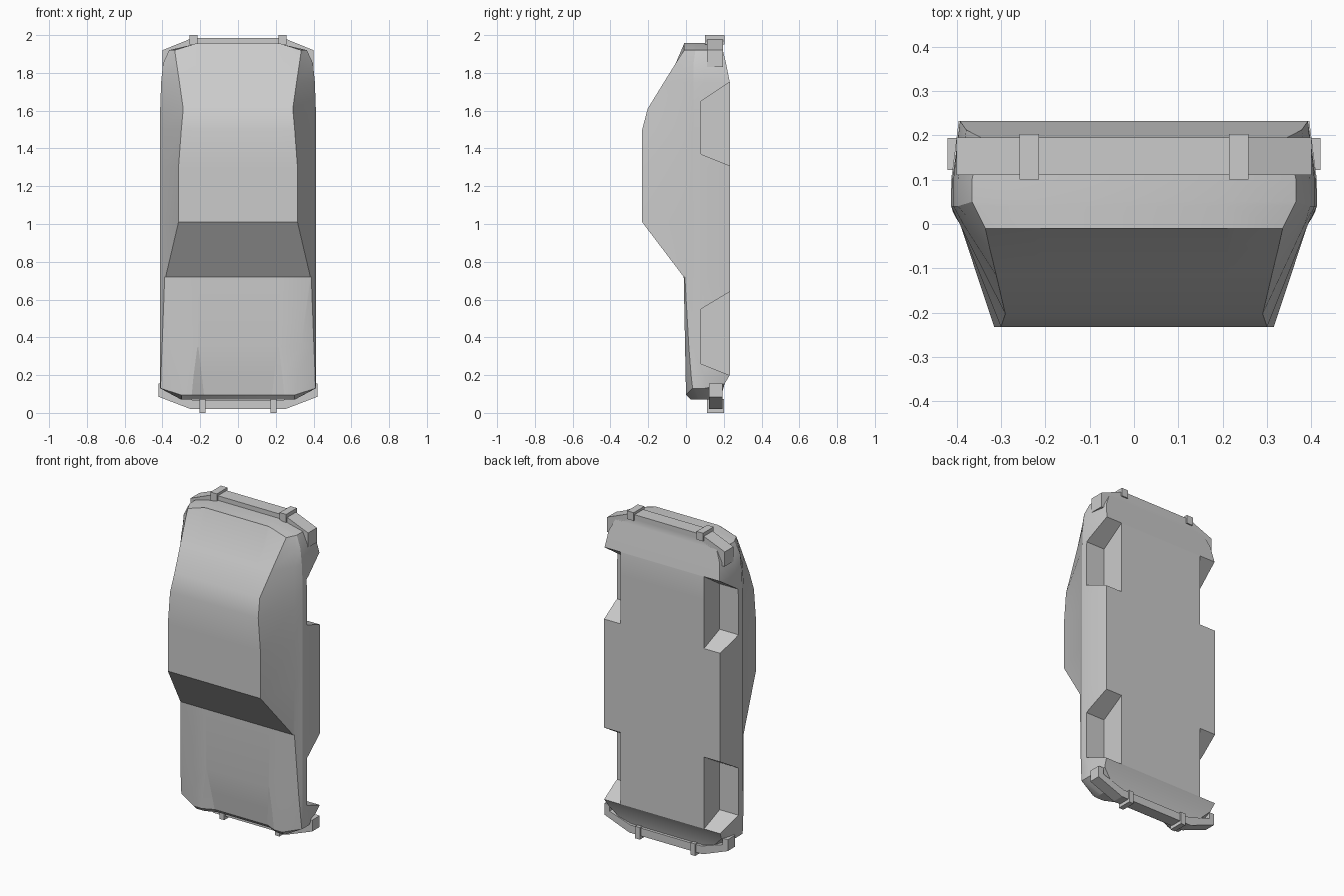
import bpy, bmesh, math

if "Cube" in bpy.data.objects:
    bpy.data.objects.remove(bpy.data.objects["Cube"])

grey = bpy.data.materials.new("body_grey")
grey.diffuse_color = (0.6, 0.6, 0.6, 1)
grey.use_nodes = True
grey.node_tree.nodes["Principled BSDF"].inputs["Base Color"].default_value = grey.diffuse_color


def make_object(name, bm):
    bmesh.ops.remove_doubles(bm, verts=bm.verts, dist=0.0005)
    bmesh.ops.recalc_face_normals(bm, faces=bm.faces)
    me = bpy.data.meshes.new(name)
    bm.to_mesh(me)
    bm.free()
    me.materials.append(grey)
    ob = bpy.data.objects.new(name, me)
    bpy.context.collection.objects.link(ob)
    return ob


def prism(name, outline, place, lo, hi):
    """Extrude a 2D outline; place(u, v, w) maps it into space."""
    bm = bmesh.new()
    a = [bm.verts.new(place(u, v, lo)) for u, v in outline]
    b = [bm.verts.new(place(u, v, hi)) for u, v in outline]
    bm.faces.new(a)
    bm.faces.new(b[::-1])
    for i in range(len(a)):
        j = (i + 1) % len(a)
        bm.faces.new((a[i], a[j], b[j], b[i]))
    return make_object(name, bm)


def section(z, xc, yc, xd, yd, w, xg, yg, a=None, b=None):
    """Half cross-section from the panel centre round to the floor."""
    a = a or (0.21, yc)
    b = b or (0.225, yc)
    return [(*a, z), (*b, z), (xc, yc, z), (xd, yd, z), (w, max(yd + 0.01, 0.04), z),
            (w, 0.10, z), (xg, yg, z)]


# Body: lofted sections from nose (low z) to tail (high z)
rim = section(0.095, 0.30, 0.0, 0.41, 0.035, 0.412, 0.385, 0.205, (0.18, 0.03), (0.245, 0.0))
rim = [(x, y, z + (0.035 if i in (3, 4, 5) else 0.06 if i == 6 else 0))
       for i, (x, y, z) in enumerate(rim)]
nose = [(min(x, 0.30), min(y + 0.025, 0.18), 0.07) for x, y, z in rim]
tail_rim = section(1.92, 0.335, -0.01, 0.36, 0.04, 0.365, 0.345, 0.195)
tail_rim = [(x, y, z + (0.035 if i < 2 else 0)) for i, (x, y, z) in enumerate(tail_rim)]
tail = [(min(x, 0.21), y, 1.957) for x, y, z in tail_rim]
rings = [
    nose, rim,
    section(0.20, 0.315, -0.002, 0.408, 0.027, 0.412, 0.395, 0.232, (0.192, 0.016), (0.235, -0.002)),
    section(0.35, 0.332, -0.005, 0.402, 0.015, 0.412, 0.395, 0.232, (0.21, -0.005), (0.215, -0.005)),
    section(0.72, 0.383, -0.012, 0.388, -0.006, 0.412, 0.395, 0.232),
    section(1.01, 0.315, -0.232, 0.390, -0.006, 0.412, 0.395, 0.232),
    section(1.30, 0.315, -0.232, 0.390, -0.006, 0.412, 0.395, 0.232),
    section(1.50, 0.300, -0.232, 0.390, -0.006, 0.412, 0.395, 0.232),
    section(1.61, 0.290, -0.203, 0.390, -0.006, 0.412, 0.395, 0.232),
    section(1.75, 0.310, -0.117, 0.385, 0.0, 0.407, 0.392, 0.232),
    section(1.85, 0.325, -0.055, 0.380, 0.02, 0.397, 0.378, 0.212),
    tail_rim, tail,
]
bm = bmesh.new()
loops = []
for half in rings:
    full = half + [(-x, y, z) for x, y, z in reversed(half)]
    loops.append([bm.verts.new(p) for p in full])
for r, s in zip(loops, loops[1:]):
    for i in range(len(r)):
        j = (i + 1) % len(r)
        bm.faces.new((r[i], r[j], s[j], s[i]))
bm.faces.new(loops[0])
bm.faces.new(loops[-1])
body = make_object("car_body", bm)

# Wheel wells: cut trapezoid pockets out of both sides
wells = [(0.26, 0.55, 0.20, 0.64), (1.37, 1.65, 1.31, 1.75)]
for side in (-1, 1):
    for z0, z1, b0, b1 in wells:
        shape = [(0.08, z0), (0.08, z1), (0.38, 2 * b1 - z1), (0.38, 2 * b0 - z0)]
        cutter = prism("wheel_well_cutter", shape, lambda u, v, w: (side * w, u, v), 0.285, 0.6)
        cutter.hide_render = True
        mod = body.modifiers.new("wheel_well", 'BOOLEAN')
        mod.operation = 'DIFFERENCE'
        mod.solver = 'EXACT'
        mod.object = cutter
        bpy.context.view_layer.objects.active = body
        bpy.ops.object.modifier_apply(modifier=mod.name)
        bpy.data.objects.remove(cutter)

# Smooth the gentle curves, keep creases sharp
bpy.ops.object.select_all(action='DESELECT')
body.select_set(True)
bpy.context.view_layer.objects.active = body
bpy.ops.object.shade_smooth_by_angle(angle=math.radians(20))


# Bumpers: wrap-round bars with two upright guards each
def bumper(name, half, y0, y1, gx, gw, gz0, gz1):
    outline = half + [(-x, z) for x, z in reversed(half)]
    prism(name, outline, lambda u, v, w: (u, w, v), y0, y1)
    for side, label in ((-1, "left"), (1, "right")):
        c = side * gx
        box = [(c - gw, gz0), (c + gw, gz0), (c + gw, gz1), (c - gw, gz1)]
        prism(name + "_guard_" + label, box, lambda u, v, w: (u, w, v), y0 - 0.01, y1 + 0.008)


bumper("front_bumper", [(0.25, 0.02), (0.42, 0.085), (0.42, 0.155), (0.385, 0.155),
                        (0.385, 0.115), (0.24, 0.068)], 0.122, 0.194, 0.188, 0.016, 0.0, 0.074)
bumper("rear_bumper", [(0.24, 1.985), (0.40, 1.92), (0.40, 1.83), (0.35, 1.83),
                       (0.35, 1.90), (0.22, 1.955)], 0.110, 0.195, 0.236, 0.022, 1.95, 2.0)
